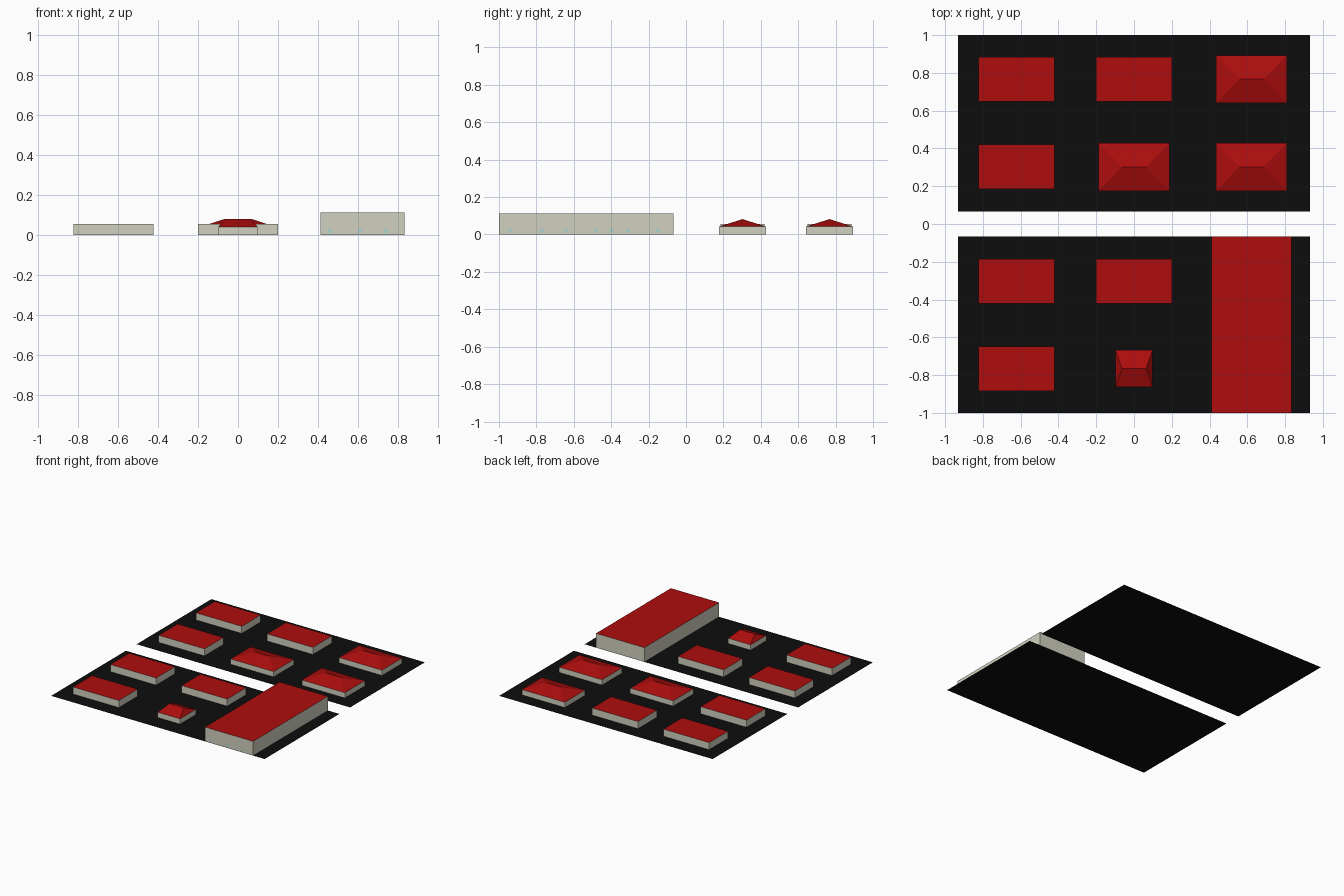
import bpy

if "Cube" in bpy.data.objects:
    bpy.data.objects.remove(bpy.data.objects["Cube"])

def material(name, rgb):
    m = bpy.data.materials.new(name)
    m.diffuse_color = (*rgb, 1)
    m.use_nodes = True
    m.node_tree.nodes["Principled BSDF"].inputs["Base Color"].default_value = m.diffuse_color
    return m

ASPHALT = material("asphalt", (0.004, 0.004, 0.004))
PLASTER = material("plaster", (0.64, 0.64, 0.53))
RED = material("red_roof", (0.42, 0.004, 0.004))
GLASS = material("pale_glass", (0.42, 0.66, 0.64))

def add(name, verts, faces, mat):
    me = bpy.data.meshes.new(name)
    me.from_pydata(verts, [], faces)
    me.materials.append(mat)
    bpy.context.collection.objects.link(bpy.data.objects.new(name, me))

def rect(cx, cy, hx, hy, z):
    return [(cx - hx, cy - hy, z), (cx + hx, cy - hy, z),
            (cx + hx, cy + hy, z), (cx - hx, cy + hy, z)]

SIDES = [(i, (i + 1) % 4, (i + 1) % 4 + 4, i + 4) for i in range(4)]

def walls(name, cx, cy, hx, hy, h):
    add(name + "_walls", rect(cx, cy, hx, hy, 0) + rect(cx, cy, hx, hy, h), SIDES, PLASTER)

def flat_building(name, cx, cy, hx, hy, h):
    walls(name, cx, cy, hx, hy, h)
    add(name + "_roof", rect(cx, cy, hx, hy, h), [(0, 1, 2, 3)], RED)

def hip_building(name, cx, cy, hx, hy, eave=0.042, top=0.082, ridge=0.064):
    walls(name, cx, cy, hx, hy, eave)
    v = rect(cx, cy, hx, hy, eave) + [(cx - ridge, cy, top), (cx + ridge, cy, top)]
    add(name + "_roof", v, [(0, 1, 5, 4), (1, 2, 5), (2, 3, 4, 5), (3, 0, 4)], RED)

# two ground blocks separated by the open street
for side, s in (("back", 1), ("front", -1)):
    add(side + "_ground", rect(0, s * 0.5335, 0.933, 0.4665, 0), [(0, 1, 2, 3)], ASPHALT)

# houses on a regular grid
X, Y1, Y2 = 0.622, 0.302, 0.767
for i, (x, y) in enumerate([(-X, Y2), (0, Y2), (-X, Y1), (-X, -Y1), (0, -Y1), (-X, -Y2)]):
    flat_building(f"flat_house_{i + 1}", x, y, 0.2, 0.118, 0.056)
for i, (x, y) in enumerate([(X, Y2), (0, Y1), (X, Y1)]):
    hip_building(f"hip_house_{i + 1}", x, y, 0.188, 0.126)
hip_building("small_house", 0, -0.765, 0.098, 0.098)

# long hall
flat_building("hall", X, -0.5335, 0.211, 0.4665, 0.113)

# small pale windows low on the hall
v = []
for x in (0.46, 0.61, 0.74):
    v += [(x + a, -1.0005, z) for a, z in ((-.01, .01), (.01, .01), (.01, .03), (-.01, .03))]
for y in (-0.94, -0.77, -0.64, -0.48, -0.4, -0.31, -0.15):
    v += [(X + 0.2115, y + a, z) for a, z in ((-.01, .01), (.01, .01), (.01, .03), (-.01, .03))]
add("hall_windows", v, [tuple(range(i, i + 4)) for i in range(0, len(v), 4)], GLASS)
